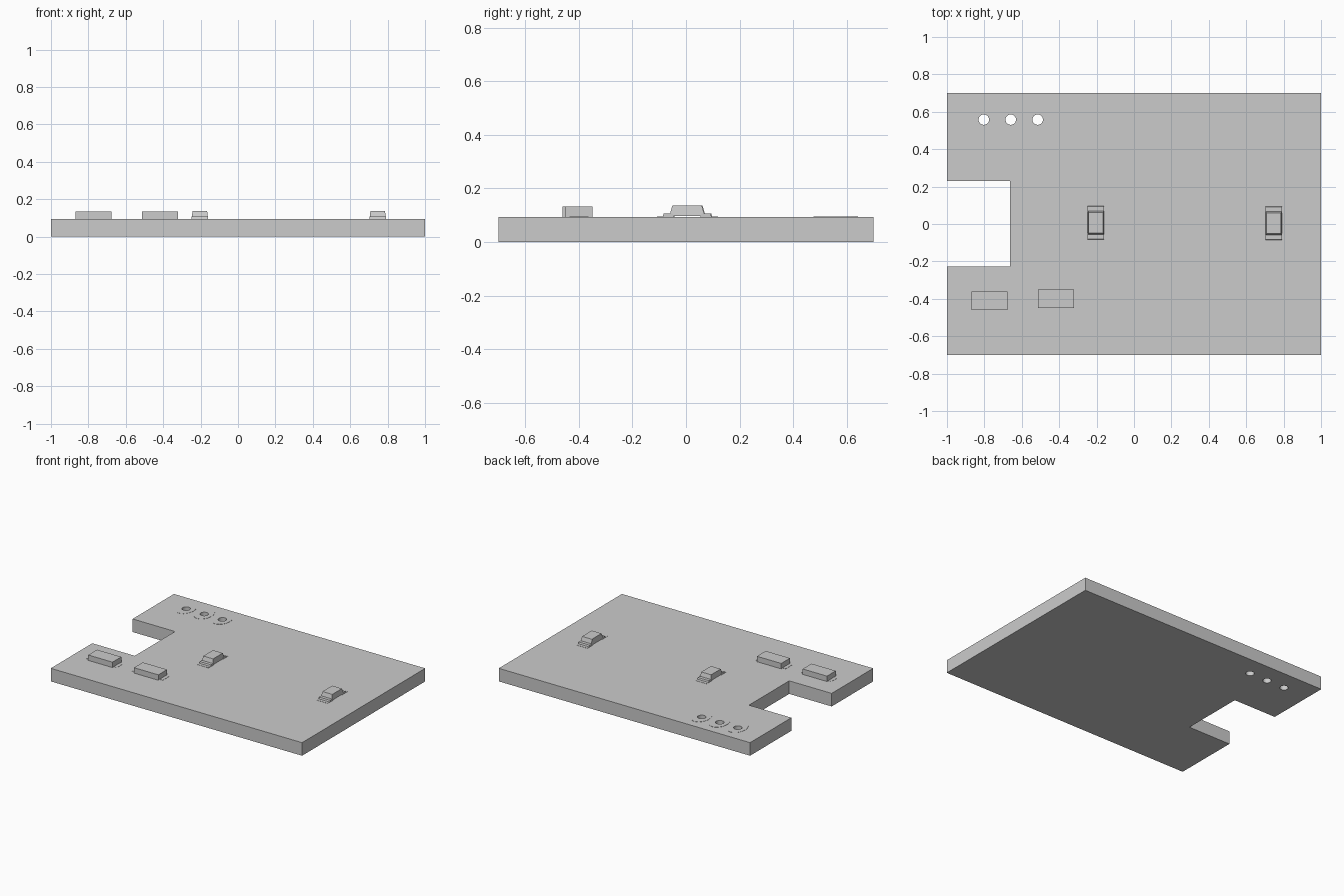
import bpy, bmesh, math
from mathutils import Vector

cube = bpy.data.objects.get("Cube")
if cube:
    bpy.data.objects.remove(cube, do_unlink=True)

grey = bpy.data.materials.new("plain grey")
grey.use_nodes = True
colour = (0.6, 0.6, 0.6, 1)
grey.diffuse_color = colour
grey.node_tree.nodes["Principled BSDF"].inputs["Base Color"].default_value = colour

TOP = 0.094      # top of the board
FOIL = 0.0015    # thickness of the solder pads


def add_object(name, bm):
    bmesh.ops.recalc_face_normals(bm, faces=bm.faces[:])
    mesh = bpy.data.meshes.new(name)
    bm.to_mesh(mesh)
    bm.free()
    mesh.materials.append(grey)
    obj = bpy.data.objects.new(name, mesh)
    bpy.context.collection.objects.link(obj)
    return obj


def plate(name, loops, z0, z1):
    """Extrude an outline, with any further loops as holes."""
    bm = bmesh.new()
    edges = []
    for loop in loops:
        vs = [bm.verts.new((x, y, z0)) for x, y in loop]
        edges += [bm.edges.new((vs[i - 1], vs[i])) for i in range(len(vs))]
    bmesh.ops.triangle_fill(bm, edges=edges, use_beauty=True, normal=(0, 0, 1))
    ext = bmesh.ops.extrude_face_region(bm, geom=bm.faces[:])
    moved = [g for g in ext["geom"] if isinstance(g, bmesh.types.BMVert)]
    bmesh.ops.translate(bm, verts=moved, vec=(0, 0, z1 - z0))
    return add_object(name, bm)


def oval(x, y, rx, ry, n=24):
    return [(x + rx * math.cos(math.tau * i / n), y + ry * math.sin(math.tau * i / n))
            for i in range(n)]


def block(name, x0, x1, y0, y1, z0, z1, taper_x=0, taper_y=0):
    """Box whose top is drawn in by the tapers."""
    bm = bmesh.new()
    bmesh.ops.create_cube(bm, size=1)
    centre = Vector(((x0 + x1) / 2, (y0 + y1) / 2, (z0 + z1) / 2))
    for v in bm.verts:
        tx, ty = (taper_x, taper_y) if v.co.z > 0 else (0, 0)
        v.co = centre + Vector((v.co.x * (x1 - x0 - 2 * tx),
                                v.co.y * (y1 - y0 - 2 * ty),
                                v.co.z * (z1 - z0)))
    return add_object(name, bm)


# Board with a side notch and three drilled holes
holes = [(x, 0.558) for x in (-0.803, -0.659, -0.515)]
outline = [(-1, -0.7), (1, -0.7), (1, 0.7), (-1, 0.7),
           (-1, 0.23), (-0.662, 0.23), (-0.662, -0.228), (-1, -0.228)]
board = plate("board", [outline] + [oval(x, y, 0.028, 0.028) for x, y in holes], 0, TOP)

# Oval solder pads around the holes
for i, (x, y) in enumerate(holes):
    plate(f"hole_pad_{i + 1}", [oval(x, y, 0.06, 0.083), oval(x, y, 0.028, 0.028)],
          TOP, TOP + FOIL)

# Box chips, each with an end band and a pad under either end
for label, x0, x1, y0, seam in (("outer", -0.87, -0.677, -0.46, -0.828),
                                ("inner", -0.513, -0.32, -0.449, -0.36)):
    y1 = y0 + 0.1
    block(f"{label}_chip_left", seam, x1, y0, y1, TOP, 0.133)
    block(f"{label}_chip_right", x0, seam, y0, y1, TOP, 0.133)
    for side, a, b in (("right", x0 - 0.025, x0 + 0.04), ("left", x1 - 0.04, x1 + 0.025)):
        block(f"{label}_chip_pad_{side}", a, b, y0 + 0.015, y1 - 0.015, TOP, TOP + FOIL)

# Tapered diodes with a foot and a pad at both ends
for label, x, y in (("middle", -0.204, 0.007), ("left", 0.747, 0.004)):
    block(f"{label}_diode_body", x - 0.044, x + 0.044, y - 0.066, y + 0.066,
          TOP + 0.004, 0.136, 0.005, 0.011)
    for end, s in (("front", -1), ("back", 1)):
        lo, hi = sorted((y + s * 0.05, y + s * 0.091))
        block(f"{label}_diode_foot_{end}", x - 0.044, x + 0.044, lo, hi, TOP, 0.107, 0, 0.004)
        lo, hi = sorted((y + s * 0.055, y + s * 0.113))
        block(f"{label}_diode_pad_{end}", x - 0.044, x + 0.044, lo, hi, TOP, TOP + FOIL)
